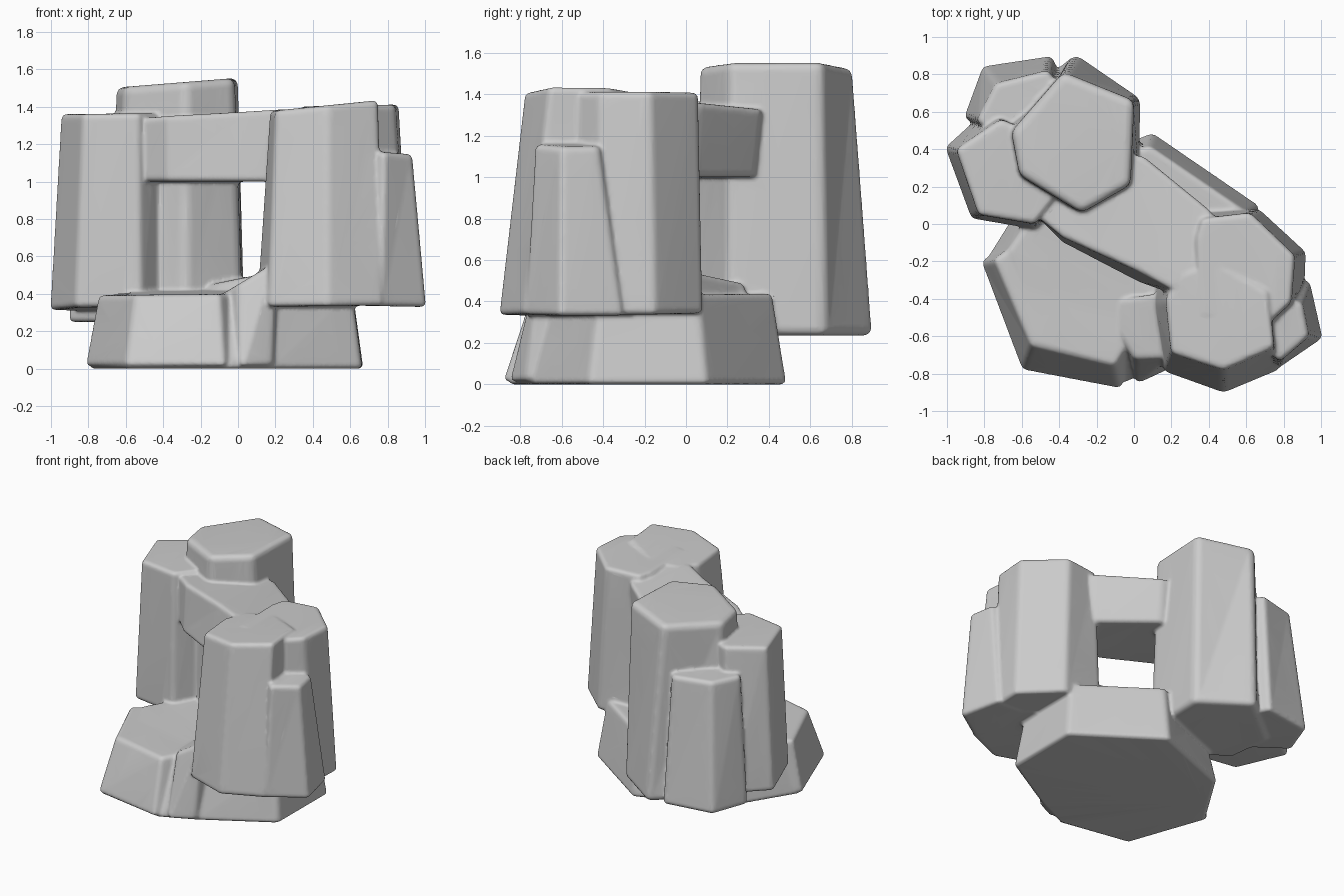
import bpy

if "Cube" in bpy.data.objects:
    bpy.data.objects.remove(bpy.data.objects["Cube"])

parts = []


def block(name, bottom, top, z0, z1, bevel=0.022):
    """Loft between two plan outlines; z0 and z1 are planes (z, slope x, slope y)."""
    def ring(pts, plane):
        return [(x, y, plane[0] + plane[1] * x + plane[2] * y) for x, y in pts]
    n = len(bottom)
    verts = ring(bottom, z0) + ring(top, z1)
    faces = [tuple(reversed(range(n))), tuple(range(n, 2 * n))]
    faces += [(i, (i + 1) % n, n + (i + 1) % n, n + i) for i in range(n)]
    mesh = bpy.data.meshes.new(name)
    mesh.from_pydata(verts, [], faces)
    ob = bpy.data.objects.new(name, mesh)
    bpy.context.collection.objects.link(ob)
    mod = ob.modifiers.new("soft_edges", 'BEVEL')
    mod.width = bevel
    mod.segments = 2
    mod.angle_limit = 0.35
    parts.append(ob)
    return ob


# base slab under the whole arch (outlines run counter-clockwise)
block("base_slab",
      [(-.8, -.2), (-.6, -.77), (-.06, -.86), (.2, -.74), (.665, -.47), (.67, .1), (.1, .49), (-.52, .25)],
      [(-.68, -.15), (-.5, -.6), (-.06, -.68), (.2, -.64), (.61, -.42), (.61, .06), (.08, .42), (-.44, .2)],
      (.0, 0, 0), (.42, .02, .04))
# front lobe of the base
block("base_front_lobe",
      [(-.82, -.2), (-.6, -.785), (-.07, -.885), (.05, -.6), (-.1, -.1), (-.5, .02)],
      [(-.75, -.19), (-.55, -.65), (-.1, -.76), (.02, -.56), (-.1, -.12), (-.5, -.01)],
      (.015, 0, 0), (.4, .01, 0))
# ramp rising from the lobe to the right pillar
block("base_ramp",
      [(-.22, -.42), (.02, -.86), (.18, -.78), (.35, -.4)],
      [(-.2, -.42), (0, -.72), (.2, -.72), (.25, -.35)],
      (.015, 0, 0), (.45, .6, 0))

# left pillar: tall core, side column, back column
block("left_pillar_core",
      [(-.7, .6), (-.66, .24), (-.28, .03), (.025, .2), (.035, .67), (-.31, .91)],
      [(-.655, .49), (-.61, .26), (-.28, .06), (-.02, .21), (0, .66), (-.38, .81)],
      (.235, 0, 0), (1.555, .08, 0), .035)
block("left_pillar_side",
      [(-.78, .62), (-1.01, .41), (-.87, .03), (-.52, -.03), (-.42, .12), (-.45, .45)],
      [(-.71, .56), (-.95, .4), (-.83, .05), (-.53, 0), (-.42, .14), (-.45, .45)],
      (.33, 0, -.04), (1.37, .01, 0))
block("left_pillar_back",
      [(-.91, .57), (-.6, .35), (-.3, .6), (-.44, .9), (-.81, .845)],
      [(-.84, .55), (-.6, .35), (-.3, .6), (-.46, .82), (-.74, .75)],
      (.25, 0, 0), (1.18, 0, 0))

# right pillar: front core, back column, low side column
block("right_pillar_core",
      [(.1, -.42), (.16, -.79), (.48, -.905), (.78, -.78), (.76, -.32), (.43, -.1), (.13, -.22)],
      [(.17, -.4), (.2, -.69), (.48, -.78), (.75, -.66), (.72, -.36), (.44, -.2), (.25, -.26)],
      (.33, .01, 0), (1.36, .1, 0))
block("right_pillar_back",
      [(.22, -.1), (.3, -.5), (.7, -.6), (.91, -.4), (.92, -.15), (.67, .08), (.35, .06)],
      [(.33, -.08), (.35, -.5), (.7, -.55), (.84, -.42), (.86, -.17), (.62, .06), (.36, .03)],
      (.355, -.02, 0), (1.395, .02, 0))
block("right_pillar_side",
      [(.6, -.6), (.76, -.78), (1.01, -.61), (.94, -.3), (.7, -.3)],
      [(.6, -.58), (.78, -.735), (.935, -.6), (.9, -.42), (.7, -.38)],
      (.35, -.02, 0), (1.22, -.08, 0))

# bridge joining the two pillars
block("bridge",
      [(-.52, .04), (-.38, -.1), (.02, -.31), (.22, -.38), (.55, -.1), (.38, .06), (.05, .33), (-.25, .4)],
      [(-.52, .04), (-.38, -.07), (.02, -.25), (.22, -.36), (.55, -.1), (.4, .08), (.05, .365), (-.25, .4)],
      (1.0, 0, 0), (1.355, .02, -.08))
# web filling the foot of the window between pillar and base
block("window_sill",
      [(-.35, .2), (-.1, -.2), (.3, -.35), (.45, -.05), (.1, .38)],
      [(-.25, .2), (-.1, .02), (.28, -.24), (.42, -.05), (.06, .28)],
      (.2, 0, 0), (.48, .2, 0))

# bake bevels, join, then fuse into one worn rock surface
bpy.ops.object.select_all(action='DESELECT')
for ob in parts:
    ob.select_set(True)
bpy.context.view_layer.objects.active = parts[0]
bpy.ops.object.convert(target='MESH')
bpy.ops.object.join()
rock = bpy.context.view_layer.objects.active
rock.name = "rock_arch"

fuse = rock.modifiers.new("fuse", 'REMESH')
fuse.mode = 'VOXEL'
fuse.voxel_size = 0.011
wear = rock.modifiers.new("wear", 'SMOOTH')
wear.factor = 0.5
wear.iterations = 4
thin = rock.modifiers.new("thin", 'DECIMATE')
thin.ratio = 0.15
bpy.ops.object.convert(target='MESH')
rock = bpy.context.view_layer.objects.active
bpy.ops.object.shade_smooth_by_angle(angle=0.9)
